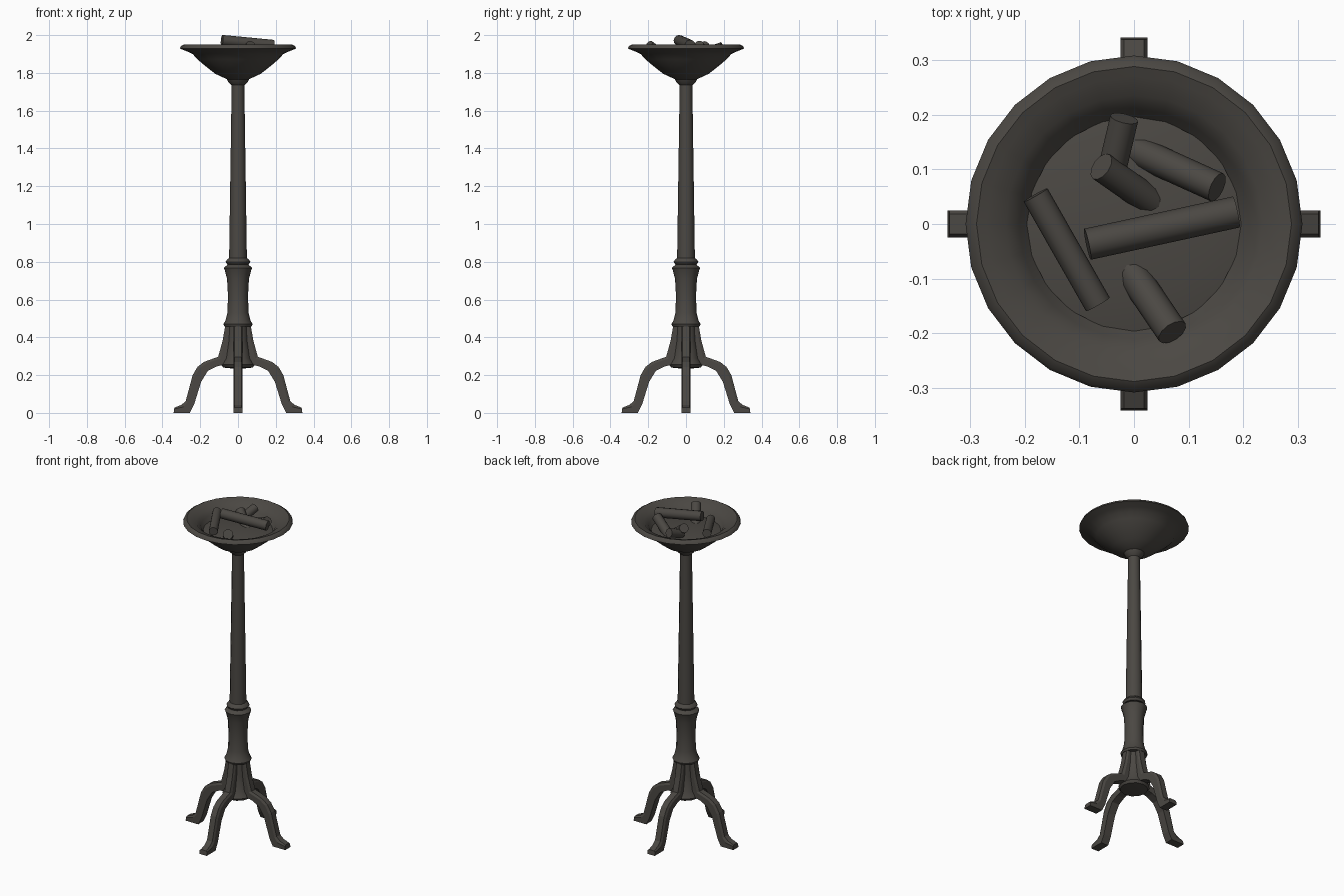
import bpy, bmesh, math
from mathutils import Vector

if "Cube" in bpy.data.objects:
    bpy.data.objects.remove(bpy.data.objects["Cube"])


def material(name, rgb):
    m = bpy.data.materials.new(name)
    m.diffuse_color = (*rgb, 1)
    m.use_nodes = True
    m.node_tree.nodes["Principled BSDF"].inputs["Base Color"].default_value = m.diffuse_color
    return m


IRON = material("dark_iron", (0.070, 0.064, 0.056))


def finish(name, bm, smooth=None):
    bmesh.ops.recalc_face_normals(bm, faces=bm.faces[:])
    me = bpy.data.meshes.new(name)
    bm.to_mesh(me)
    bm.free()
    ob = bpy.data.objects.new(name, me)
    bpy.context.collection.objects.link(ob)
    me.materials.append(IRON)
    if smooth:
        bpy.ops.object.select_all(action='DESELECT')
        ob.select_set(True)
        bpy.context.view_layer.objects.active = ob
        bpy.ops.object.shade_smooth_by_angle(angle=math.radians(smooth))
    return ob


def lathe(name, profile, sides, smooth=40):
    """Revolve (radius, z) points; radius 0 closes to a pole."""
    bm = bmesh.new()
    rings = []
    for r, z in profile:
        if r == 0:
            rings.append([bm.verts.new((0, 0, z))] * sides)
        else:
            rings.append([bm.verts.new((r * math.cos(math.tau * i / sides),
                                        r * math.sin(math.tau * i / sides), z))
                          for i in range(sides)])
    for a, b in zip(rings, rings[1:]):
        for i in range(sides):
            j = (i + 1) % sides
            bm.faces.new(list(dict.fromkeys((a[i], a[j], b[j], b[i]))))
    return finish(name, bm, smooth)


# Bowl: outside, rolled rim, inside
lathe("fire_bowl", [
    (0, 1.755), (0.055, 1.765), (0.12, 1.795), (0.175, 1.838), (0.215, 1.872),
    (0.24, 1.9), (0.27, 1.914), (0.308, 1.929), (0.303, 1.941), (0.288, 1.95),
    (0.27, 1.943), (0.235, 1.929), (0.21, 1.905), (0.193, 1.872),
    (0.15, 1.835), (0, 1.79)], 24, 45)

# Tapered pole with collar under the bowl
lathe("pole", [
    (0, 1.78), (0.058, 1.765), (0.05, 1.75), (0.034, 1.735), (0.034, 1.7),
    (0.047, 0.82), (0.058, 0.812), (0.065, 0.8), (0.058, 0.787), (0, 0.78)], 12)

# Waisted sleeve
lathe("sleeve", [
    (0, 0.795), (0.052, 0.787), (0.075, 0.768), (0.07, 0.755), (0.058, 0.71),
    (0.053, 0.62), (0.056, 0.53), (0.066, 0.49), (0.077, 0.47), (0.072, 0.458),
    (0, 0.455)], 12)

# Flared hub between the legs
lathe("hub", [
    (0, 0.47), (0.05, 0.46), (0.055, 0.38), (0.068, 0.29), (0.088, 0.255),
    (0.078, 0.24), (0, 0.232)], 12)

# Four curved legs: (outer r, z, inner r, z) stations, outer edge chamfered
STATIONS = [(0.068, 0.458, 0.03, 0.458), (0.082, 0.38, 0.035, 0.36),
            (0.105, 0.297, 0.05, 0.262), (0.18, 0.27, 0.115, 0.245),
            (0.214, 0.244, 0.16, 0.222), (0.24, 0.2, 0.195, 0.165),
            (0.264, 0.11, 0.22, 0.085), (0.277, 0.062, 0.232, 0.045),
            (0.3, 0.042, 0.255, 0.0), (0.337, 0.028, 0.341, 0.0)]
for k in range(4):
    bm = bmesh.new()
    c, s = math.cos(k * math.pi / 2), math.sin(k * math.pi / 2)
    rings = []
    for ro, zo, ri, zi in STATIONS:
        w = 0.025
        mr, mz = ro * 0.75 + ri * 0.25, zo * 0.75 + zi * 0.25
        section = [(ri, -w, zi), (mr, -w, mz), (ro, -0.018, zo),
                   (ro, 0.018, zo), (mr, w, mz), (ri, w, zi)]
        rings.append([bm.verts.new((r * c - y * s, r * s + y * c, z))
                      for r, y, z in section])
    for a, b in zip(rings, rings[1:]):
        for i in range(6):
            j = (i + 1) % 6
            bm.faces.new((a[i], a[j], b[j], b[i]))
    bm.faces.new(rings[0])
    bm.faces.new(rings[-1])
    finish(f"leg_{k + 1}", bm)

# Ash bed filling the bowl
lathe("ash_bed", [(0.196, 1.878), (0.14, 1.89), (0, 1.895)], 20)


def log(name, a, b, r):
    a, b = Vector(a), Vector(b)
    bm = bmesh.new()
    bmesh.ops.create_cone(bm, cap_ends=True, segments=12, radius1=r, radius2=r,
                          depth=(b - a).length)
    rot = (b - a).to_track_quat('Z', 'Y')
    for v in bm.verts:
        v.co = rot @ v.co + (a + b) / 2
    finish(name, bm, 40)


# Charred logs, some sunk into the ash
LOGS = [((-0.085, -0.037, 1.972), (0.187, 0.022, 1.946), 0.029),
        ((-0.18, 0.053, 1.925), (-0.066, -0.147, 1.908), 0.025),
        ((-0.018, 0.193, 1.938), (-0.04, 0.1, 1.905), 0.026),
        ((-0.06, 0.105, 1.945), (0.04, 0.035, 1.865), 0.027),
        ((0.07, -0.198, 1.945), (-0.01, -0.08, 1.862), 0.029),
        ((0.152, 0.067, 1.945), (0.0, 0.136, 1.866), 0.028)]
for n, (a, b, r) in enumerate(LOGS):
    log(f"log_{n + 1}", a, b, r)
